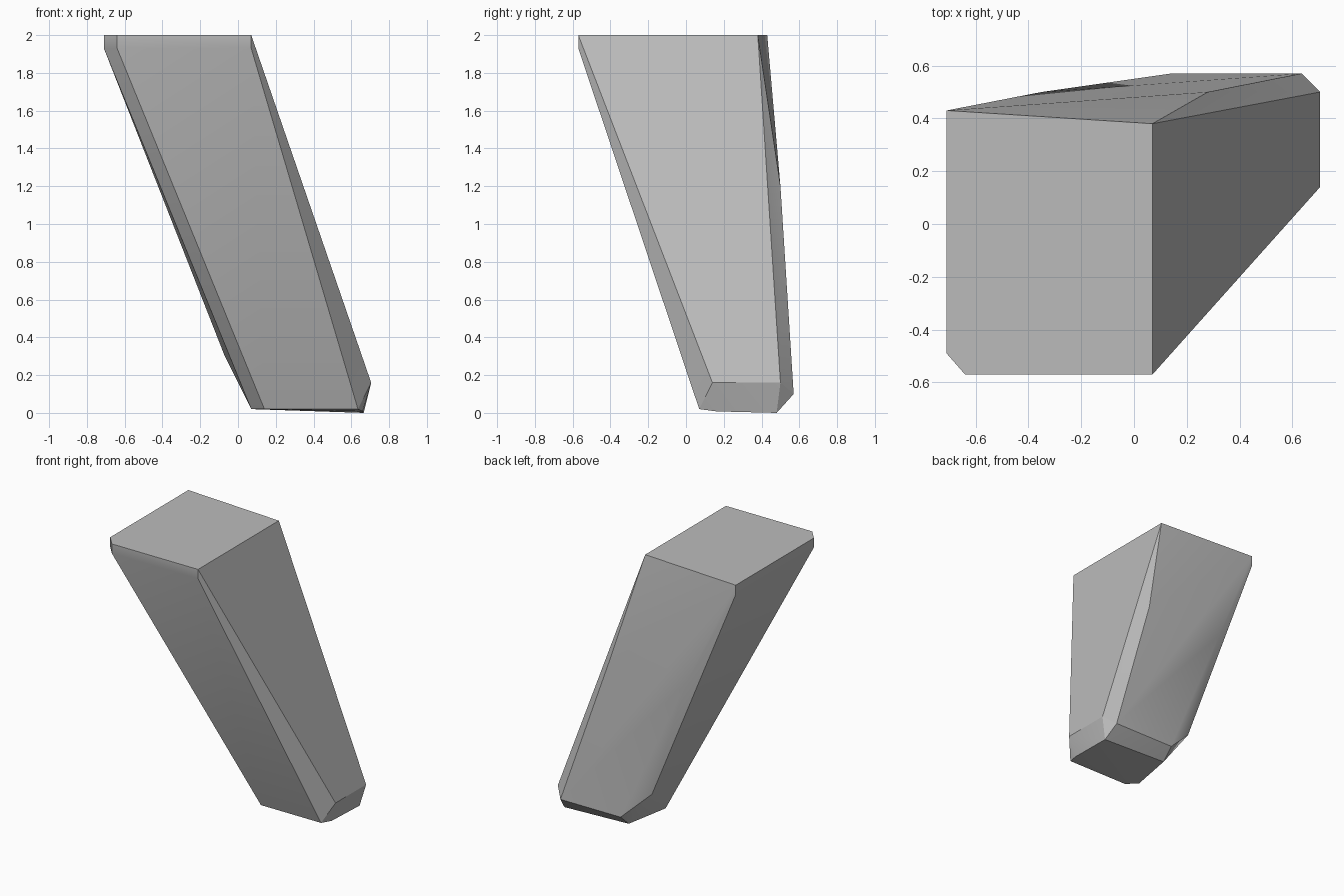
import bpy, bmesh, math

cube = bpy.data.objects.get("Cube")
if cube:
    bpy.data.objects.remove(cube, do_unlink=True)

# plain grey material
grey = bpy.data.materials.new("plain_grey")
grey.use_nodes = True
colour = (0.5, 0.5, 0.5, 1)
grey.diffuse_color = colour
grey.node_tree.nodes["Principled BSDF"].inputs["Base Color"].default_value = colour

# flat top outline with one chamfered corner
top_outline = [(-.71, .43), (.07, .38), (.07, -.57), (-.64, -.57), (-.71, -.49)]
corners = [(x, y, 2) for x, y in top_outline]
# short vertical lip below the top
corners += [(x, y, 1.93) for x, y in top_outline if (x, y) != (.07, .38)]
# bend half way down the back
corners += [(-.35, .50, 1.2), (.28, .50, 1.2)]
# widest ring just above the foot
corners += [(.705, .14, .16), (.705, .50, .16), (.635, .57, .10),
            (.14, .57, .10), (-.07, .50, .30)]
# slightly tilted foot
corners += [(.07, .14, .02), (.14, .07, .02), (.635, .07, .02),
            (.66, .16, .008), (.665, .48, 0), (.135, .48, .018)]

# skin the sections into one closed, leaning block
bm = bmesh.new()
for c in corners:
    bm.verts.new(c)
bmesh.ops.convex_hull(bm, input=bm.verts[:])
bmesh.ops.dissolve_limit(bm, angle_limit=math.radians(1.5),
                         verts=bm.verts[:], edges=bm.edges[:])
bmesh.ops.recalc_face_normals(bm, faces=bm.faces[:])
mesh = bpy.data.meshes.new("leaning_block")
bm.to_mesh(mesh)
bm.free()
mesh.materials.append(grey)

block = bpy.data.objects.new("leaning_block", mesh)
bpy.context.collection.objects.link(block)
bpy.context.view_layer.objects.active = block
block.select_set(True)
bpy.ops.object.shade_smooth_by_angle(angle=math.radians(30))
